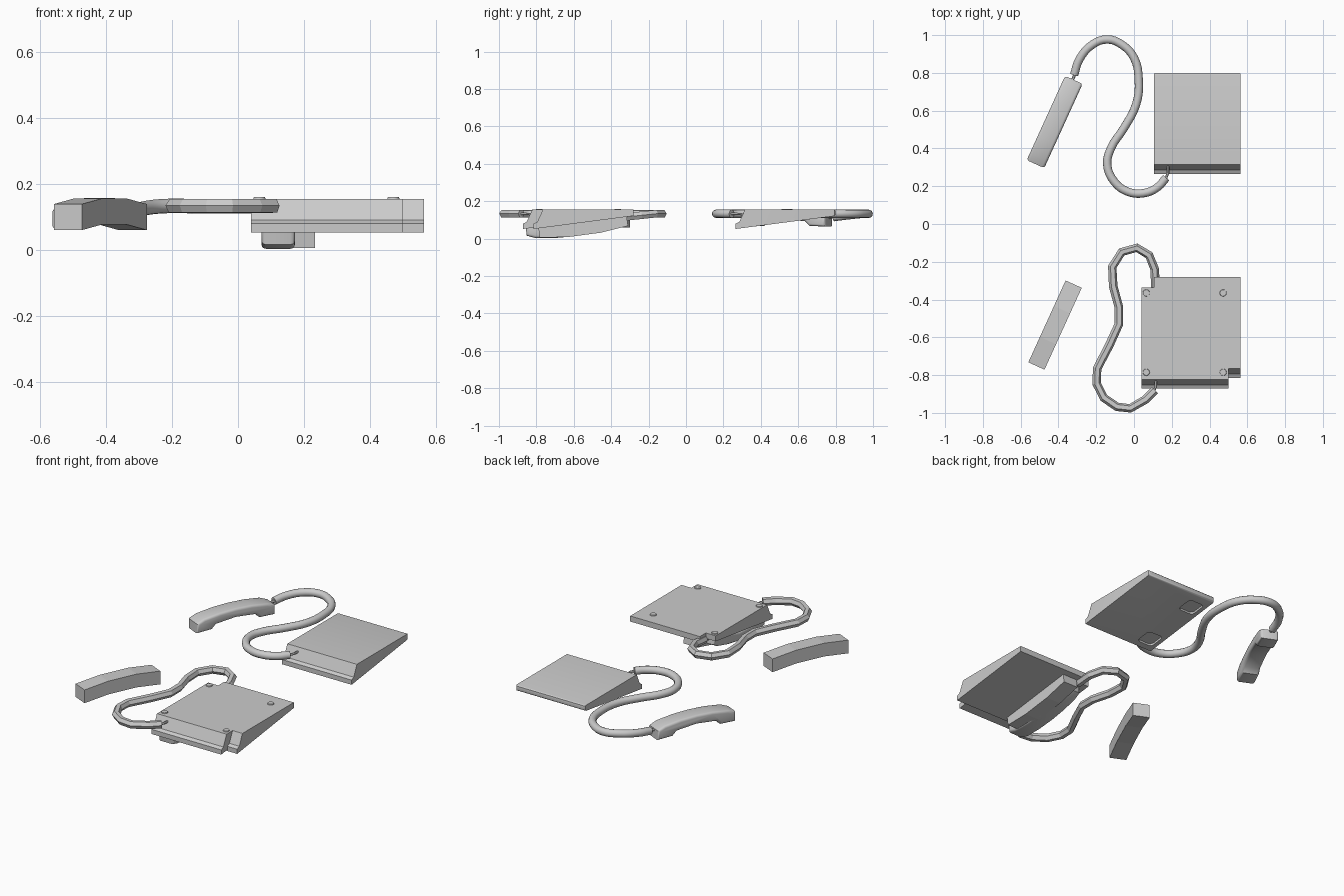
import bpy, bmesh
from math import radians
from mathutils import Matrix, Vector

if "Cube" in bpy.data.objects:
    bpy.data.objects.remove(bpy.data.objects["Cube"])


def link(name, bm, smooth=None):
    bmesh.ops.recalc_face_normals(bm, faces=bm.faces)
    me = bpy.data.meshes.new(name)
    bm.to_mesh(me)
    bm.free()
    ob = bpy.data.objects.new(name, me)
    bpy.context.collection.objects.link(ob)
    if smooth:
        activate(ob)
        bpy.ops.object.shade_smooth_by_angle(angle=radians(smooth))
    return ob


def activate(ob):
    bpy.ops.object.select_all(action='DESELECT')
    ob.select_set(True)
    bpy.context.view_layer.objects.active = ob


def prism(profile, x0, x1):
    """Extrude a (y, z) profile along x."""
    bm = bmesh.new()
    face = bm.faces.new([bm.verts.new((x0, y, z)) for y, z in profile])
    ext = bmesh.ops.extrude_face_region(bm, geom=[face])
    bmesh.ops.translate(bm, vec=(x1 - x0, 0, 0),
                        verts=[v for v in ext['geom'] if isinstance(v, bmesh.types.BMVert)])
    return bm


# wedge bodies, flat base upwards
BODY = [(0, 0.052), (0, 0.08), (0.02, 0.09), (0.05, 0.155), (0.535, 0.155), (0.535, 0.122)]


def body(name, x, y, rounded=False):
    bm = prism([(y + a, b) for a, b in BODY], x, x + 0.46)
    if rounded:
        bmesh.ops.recalc_face_normals(bm, faces=bm.faces)
        edges = [e for e in bm.edges
                 if all(abs(v.co.y - y - 0.535) < 1e-4 for v in e.verts)]
        bmesh.ops.bevel(bm, geom=edges, offset=0.01, segments=3, profile=0.5, affect='EDGES')
    return link(name, bm, 30)


def cradle(ob, x, y):
    """Two shallow rounded pockets in the sloping underside for the handset ends."""
    for i, dy in enumerate((0.085, 0.43)):
        z = 0.052 + 0.07 * dy / 0.535
        bm = bmesh.new()
        bmesh.ops.create_cube(bm, size=1)
        bmesh.ops.scale(bm, vec=(0.1, 0.1, 0.024), verts=bm.verts)
        edges = [e for e in bm.edges if abs(e.verts[0].co.z - e.verts[1].co.z) > 0.01]
        bmesh.ops.bevel(bm, geom=edges, offset=0.02, segments=3, profile=0.5, affect='EDGES')
        bm.transform(Matrix.Translation((x + 0.075, y + dy, z)) @ Matrix.Rotation(radians(7.5), 4, 'X'))
        cut = link('pocket_cutter_%d' % i, bm)
        cut.hide_render = True
        mod = ob.modifiers.new('pocket', 'BOOLEAN')
        mod.object = cut
        mod.solver = 'EXACT'
        activate(ob)
        bpy.ops.object.modifier_apply(modifier=mod.name)
        bpy.data.objects.remove(cut)


upper = body('upper_body', 0.105, 0.265, True)
cradle(upper, 0.105, 0.265)
body('lower_body_simple', 0.105, -0.815)
body('lower_body', 0.04, -0.872)

# small round feet on the lower base
for i, (x, y) in enumerate([(a, b) for a in (0.065, 0.472) for b in (-0.785, -0.365)]):
    bm = bmesh.new()
    bmesh.ops.create_cone(bm, cap_ends=True, segments=12, radius1=0.02, radius2=0.017, depth=0.01,
                          matrix=Matrix.Translation((x, y, 0.155)))
    link('foot_%d' % i, bm, 30)

# handset side outlines (length, height)
SMOOTH = [(-0.245, -0.045), (-0.245, 0.012), (-0.2, 0.031), (-0.1, 0.044), (0, 0.048),
          (0.1, 0.044), (0.2, 0.031), (0.245, 0.012), (0.245, -0.045),
          (0.15, -0.042), (0.125, -0.017), (0, -0.005), (-0.125, -0.017), (-0.15, -0.042)]
SIMPLE = [(-0.238, -0.05), (-0.238, 0.029), (-0.09, 0.046), (0.09, 0.046), (0.238, 0.029),
          (0.238, -0.05), (0.09, -0.033), (-0.09, -0.033)]


def handset(name, matrix, smooth):
    w = 0.051 if smooth else 0.047
    bm = prism(SMOOTH if smooth else SIMPLE, -w, w)
    if smooth:
        edges = [e for e in bm.edges if abs(e.verts[0].co.x - e.verts[1].co.x) < 1e-5]
        bmesh.ops.bevel(bm, geom=edges, offset=0.014, segments=3, profile=0.5,
                        affect='EDGES', clamp_overlap=True)
    bm.transform(matrix)
    return link(name, bm, 40 if smooth else None)


turn = Matrix.Rotation(radians(-24.5), 4, 'Z')
hung = Matrix.Rotation(radians(7.5), 4, 'X') @ Matrix.Rotation(radians(180), 4, 'Y')
handset('upper_handset', Matrix.Translation((-0.42, 0.54, 0.11)) @ turn, True)
handset('lower_handset_simple', Matrix.Translation((-0.418, -0.535, 0.11)) @ turn, False)
handset('hung_handset', Matrix.Translation((0.122, -0.61, 0.06)) @ hung, True)
handset('hung_handset_simple', Matrix.Translation((0.187, -0.55, 0.066)) @ hung, False)


# cords swept along a path
def cord(name, pts, radius, smooth):
    cu = bpy.data.curves.new(name, 'CURVE')
    cu.dimensions = '3D'
    cu.bevel_depth = radius
    cu.bevel_resolution = 4 if smooth else 1
    cu.use_fill_caps = True
    cu.resolution_u = 4
    if smooth:
        sp = cu.splines.new('BEZIER')
        sp.bezier_points.add(len(pts) - 1)
        for bp, p in zip(sp.bezier_points, pts):
            bp.co = p
            bp.handle_left_type = bp.handle_right_type = 'AUTO'
    else:
        sp = cu.splines.new('POLY')
        sp.points.add(len(pts) - 1)
        for pt, p in zip(sp.points, pts):
            pt.co = (*p, 1)
    sp.use_smooth = smooth
    ob = bpy.data.objects.new(name, cu)
    bpy.context.collection.objects.link(ob)
    activate(ob)
    bpy.ops.object.convert(target='MESH')


UP = [(-0.317, 0.79), (-0.29, 0.87), (-0.22, 0.95), (-0.14, 0.977), (-0.065, 0.95), (0, 0.88),
      (0.025, 0.765), (0.012, 0.635), (-0.055, 0.505), (-0.12, 0.405), (-0.142, 0.317),
      (-0.105, 0.225), (-0.035, 0.172), (0.05, 0.163), (0.125, 0.195), (0.17, 0.245)]
LOW = [(0.113, -0.335), (0.11, -0.24), (0.08, -0.165), (0.015, -0.126), (-0.065, -0.148),
       (-0.115, -0.227), (-0.11, -0.33), (-0.08, -0.44), (-0.08, -0.53), (-0.13, -0.64),
       (-0.195, -0.765), (-0.198, -0.845), (-0.16, -0.92), (-0.09, -0.968), (-0.02, -0.976),
       (0.06, -0.93), (0.11, -0.88)]


def lift(pts):
    drop = [0.018, 0.008]
    return [(x, y, 0.133 - (drop[i] if i < 2 else 0)) for i, (x, y) in enumerate(pts)]


cord('upper_cord', lift(UP), 0.022, True)
cord('lower_cord', lift(LOW), 0.023, False)

# thin plugs at the cord ends
cord('upper_handset_plug', [(-0.31, 0.80, 0.118), (-0.335, 0.74, 0.11)], 0.008, False)
cord('upper_body_plug', [(0.168, 0.24, 0.133), (0.18, 0.27, 0.133), (0.18, 0.31, 0.13)], 0.007, False)
cord('lower_handset_plug', [(0.113, -0.32, 0.115), (0.115, -0.38, 0.1)], 0.008, False)
cord('lower_body_plug', [(0.105, -0.885, 0.133), (0.115, -0.86, 0.133), (0.115, -0.82, 0.13)], 0.007, False)
